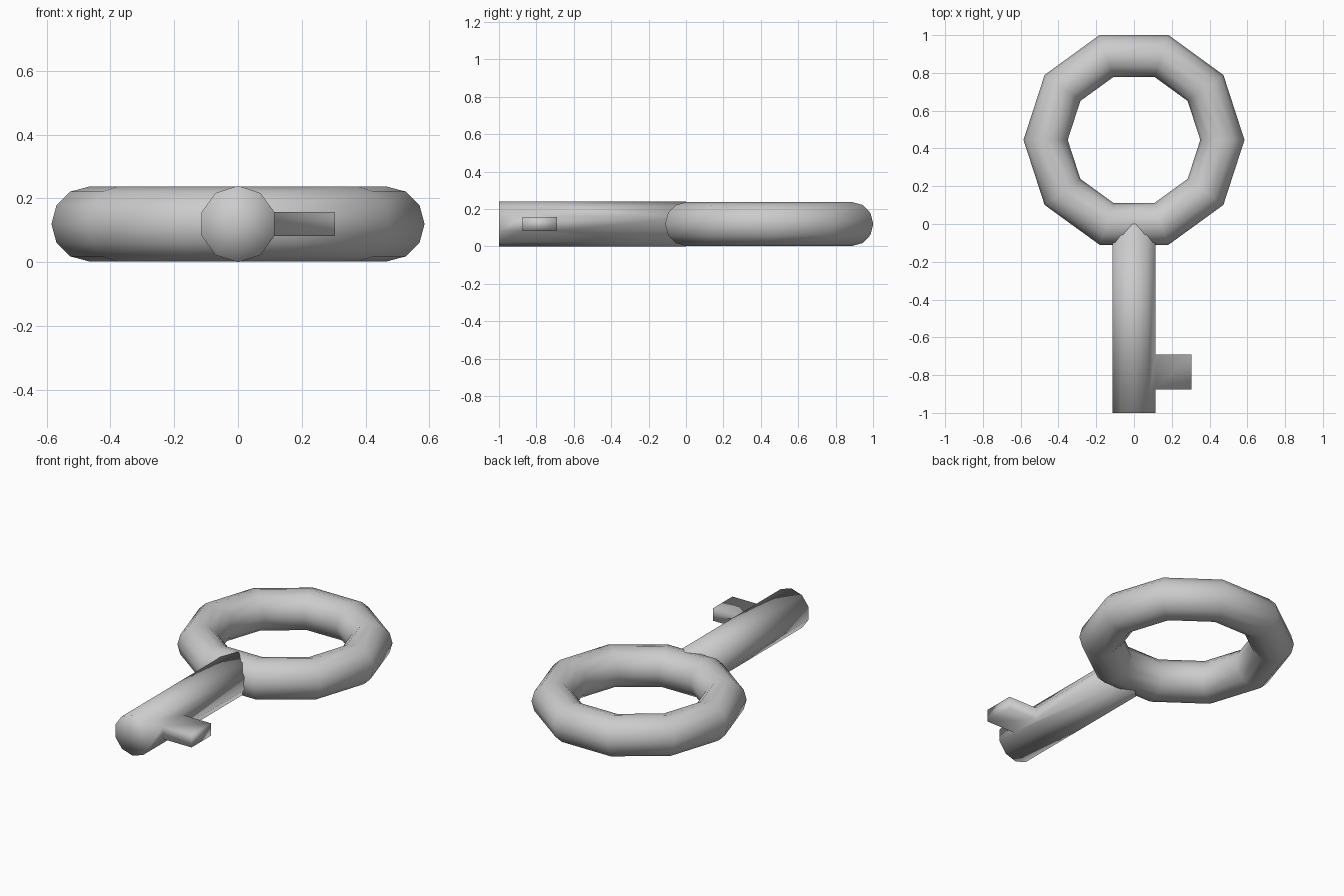
import bpy, bmesh
from math import radians
from mathutils import Matrix, Vector

cube = bpy.data.objects.get("Cube")
if cube:
    bpy.data.objects.remove(cube, do_unlink=True)

# One plain grey metal
grey = bpy.data.materials.new("grey metal")
grey.use_nodes = True
grey.diffuse_color = (0.6, 0.6, 0.6, 1)
bsdf = grey.node_tree.nodes["Principled BSDF"]
bsdf.inputs["Base Color"].default_value = (0.6, 0.6, 0.6, 1)
bsdf.inputs["Roughness"].default_value = 0.6

MID = 0.12  # height of the centre line

# Ring handle: ten segments, twelve-sided tube
bpy.ops.mesh.primitive_torus_add(major_segments=10, minor_segments=12,
                                 major_radius=0.468, minor_radius=0.117,
                                 location=(0, 0.445, MID))
ring = bpy.context.object
ring.name = "ring_handle"
ring.data.materials.append(grey)
ring.data.shade_smooth()

# Shaft: ten-sided rod lying along y, with fan caps
bm = bmesh.new()
bmesh.ops.create_cone(bm, cap_ends=True, cap_tris=True, segments=10,
                      radius1=MID, radius2=MID, depth=1.0,
                      matrix=Matrix.Translation((0, -0.5, MID)) @ Matrix.Rotation(radians(90), 4, 'X'))
bm.normal_update()

# Cut two lines across the side face and pull the strip between them out as the bit
side = max(bm.faces, key=lambda f: f.normal.x)
faces = [side]
for y in (-0.875, -0.69):
    geom = set(faces)
    for f in faces:
        geom.update(f.edges)
        geom.update(f.verts)
    bmesh.ops.bisect_plane(bm, geom=list(geom), plane_co=(0, y, 0), plane_no=(0, 1, 0))
    bm.normal_update()
    faces = [f for f in bm.faces if f.normal.x > 0.99]
strip = min(faces, key=lambda f: abs(f.calc_center_median().y + 0.78))
bit = bmesh.ops.extrude_discrete_faces(bm, faces=[strip])["faces"][0]
bmesh.ops.translate(bm, verts=bit.verts, vec=Vector((0.19, 0, 0)))
base = [e for e in bm.edges if e.is_boundary and e not in bit.edges]

# Close the walls of the bit if the strip came away loose
if any(e.is_boundary for e in bit.edges):
    bmesh.ops.bridge_loops(bm, edges=base + list(bit.edges))
bmesh.ops.recalc_face_normals(bm, faces=bm.faces)

mesh = bpy.data.meshes.new("shaft_with_bit")
bm.to_mesh(mesh)
bm.free()
mesh.materials.append(grey)
mesh.shade_smooth()
shaft = bpy.data.objects.new("shaft_with_bit", mesh)
bpy.context.collection.objects.link(shaft)
